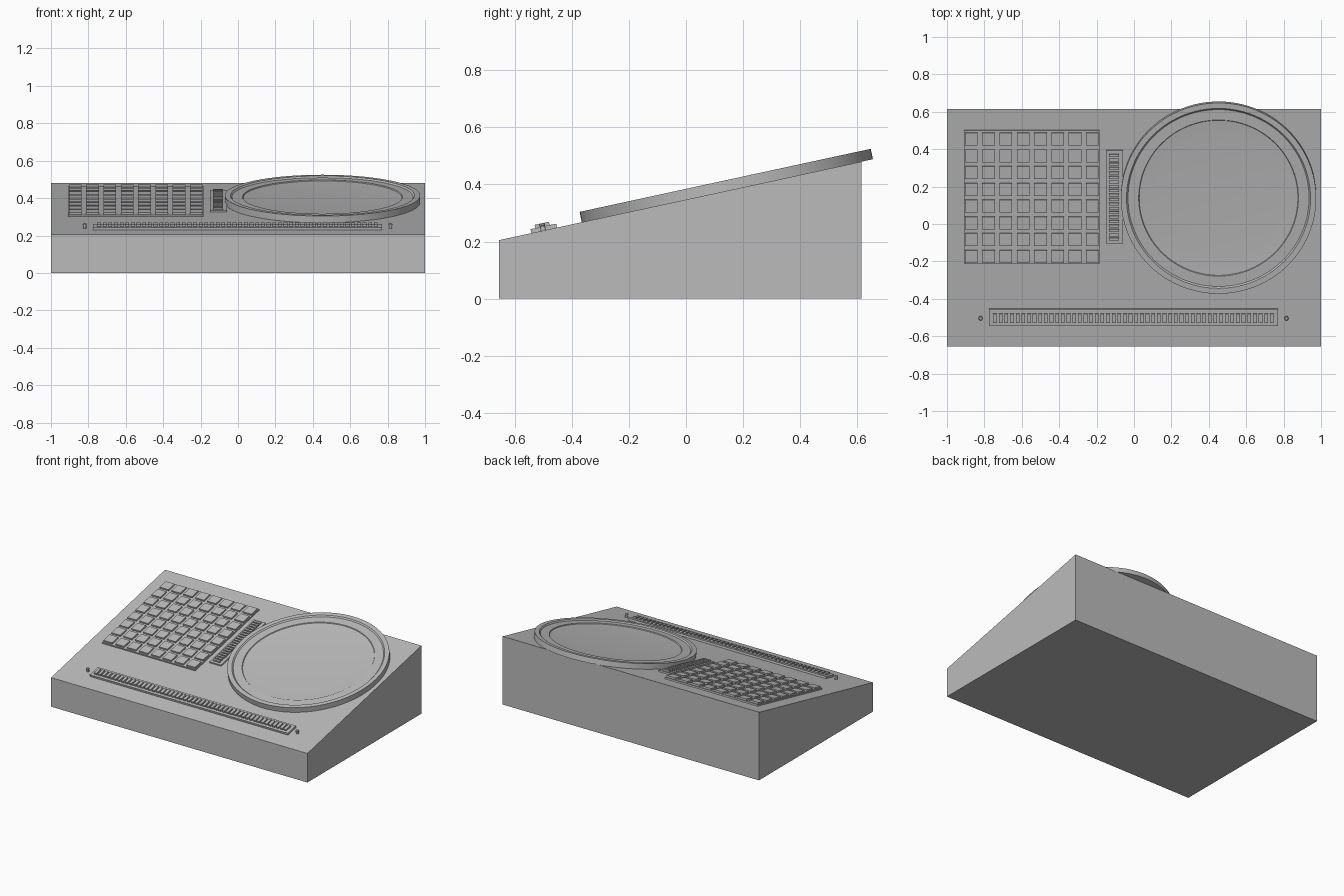
import bpy, bmesh, math
from mathutils import Matrix, Vector

cube = bpy.data.objects.get("Cube")
if cube:
    bpy.data.objects.remove(cube, do_unlink=True)

grey = bpy.data.materials.new("plain grey")
grey.use_nodes = True
COLOUR = (0.5, 0.5, 0.5, 1)
grey.diffuse_color = COLOUR
grey.node_tree.nodes["Principled BSDF"].inputs["Base Color"].default_value = COLOUR

# Case dimensions and the frame of its sloping top panel
Y0, Y1, Z0, Z1 = -0.655, 0.615, 0.205, 0.48
TILT = math.atan2(Z1 - Z0, Y1 - Y0)
PANEL = Matrix.Translation((0, 0, Z0 - Y0 * math.tan(TILT))) @ Matrix.Rotation(TILT, 4, 'X')
C = math.cos(TILT)


def finish(bm, name, on_panel=True, smooth=False):
    bmesh.ops.recalc_face_normals(bm, faces=bm.faces)
    mesh = bpy.data.meshes.new(name)
    bm.to_mesh(mesh)
    bm.free()
    mesh.materials.append(grey)
    ob = bpy.data.objects.new(name, mesh)
    bpy.context.collection.objects.link(ob)
    if on_panel:
        ob.matrix_world = PANEL
    if smooth:
        bpy.ops.object.select_all(action='DESELECT')
        ob.select_set(True)
        bpy.context.view_layer.objects.active = ob
        bpy.ops.object.shade_smooth_by_angle(angle=math.radians(5))
    return ob


def add_box(bm, x0, x1, y0, y1, w0, w1):
    """Box on the panel; y is given in plan, w is height above the panel."""
    v0, v1 = y0 / C, y1 / C
    m = Matrix.Translation(((x0 + x1) / 2, (v0 + v1) / 2, (w0 + w1) / 2))
    m = m @ Matrix.Diagonal((x1 - x0, v1 - v0, w1 - w0, 1))
    bmesh.ops.create_cube(bm, size=1, matrix=m)


def plate(name, *dims):
    bm = bmesh.new()
    add_box(bm, *dims)
    finish(bm, name)


def button_grid(name, xr, yr, nx, ny, sx, sy, w0, w1):
    """nx by ny buttons, spread between the first and last centres."""
    bm = bmesh.new()
    for i in range(nx):
        x = xr[0] + (xr[1] - xr[0]) * i / max(nx - 1, 1)
        for j in range(ny):
            y = yr[0] + (yr[1] - yr[0]) * j / max(ny - 1, 1)
            add_box(bm, x - sx / 2, x + sx / 2, y - sy / 2, y + sy / 2, w0, w1)
    finish(bm, name)


def lathe(name, profile, x, y, steps):
    """Turn a (radius, height) profile about the panel normal."""
    bm = bmesh.new()
    verts = [bm.verts.new((r, 0, w)) for r, w in profile]
    edges = [bm.edges.new(p) for p in zip(verts, verts[1:])]
    bmesh.ops.spin(bm, geom=verts + edges, cent=(0, 0, 0), axis=(0, 0, 1),
                   angle=math.tau, steps=steps, use_duplicate=False)
    bmesh.ops.remove_doubles(bm, verts=bm.verts, dist=1e-5)
    bmesh.ops.translate(bm, verts=bm.verts, vec=(x, y / C, 0))
    finish(bm, name, smooth=True)


# Wedge-shaped case
bm = bmesh.new()
side = [bm.verts.new((-1, y, z)) for y, z in ((Y0, 0), (Y1, 0), (Y1, Z1), (Y0, Z0))]
face = bm.faces.new(side)
ext = bmesh.ops.extrude_face_region(bm, geom=[face])
bmesh.ops.translate(bm, vec=Vector((2, 0, 0)),
                    verts=[g for g in ext["geom"] if isinstance(g, bmesh.types.BMVert)])
finish(bm, "case", on_panel=False)

# Large round dish with a raised rim and shallow bowl
lathe("round_dish", [(0, 0), (0.522, 0), (0.522, 0.037), (0.492, 0.037), (0.484, 0.029),
                     (0.427, 0.029), (0.424, 0.024), (0.34, 0.018), (0, 0.018)],
      0.452, 0.145, 128)

# Square pad block, 8 x 8
plate("pad_base", -0.91, -0.185, -0.213, 0.502, 0, 0.01)
button_grid("pads", (-0.87, -0.223), (-0.17, 0.457), 8, 8, 0.068, 0.068, 0.008, 0.021)

# Upright strip beside the dish
plate("side_strip_base", -0.15, -0.06, -0.102, 0.395, 0, 0.01)
button_grid("side_strip_bars", (-0.107, -0.107), (-0.078, 0.37), 1, 20, 0.054, 0.014, 0.008, 0.02)

# Long strip along the front edge
plate("front_strip_base", -0.775, 0.77, -0.542, -0.452, 0, 0.014)
button_grid("front_strip_bars", (-0.743, 0.737), (-0.5, -0.5), 50, 1, 0.02, 0.05, 0.012, 0.026)

# Small round knobs at either end of the front strip
for name, x in (("right_knob", -0.82), ("left_knob", 0.815)):
    lathe(name, [(0, 0), (0.009, 0), (0.009, 0.016), (0.011, 0.018),
                 (0.011, 0.023), (0.008, 0.026), (0, 0.026)], x, -0.5, 20)
